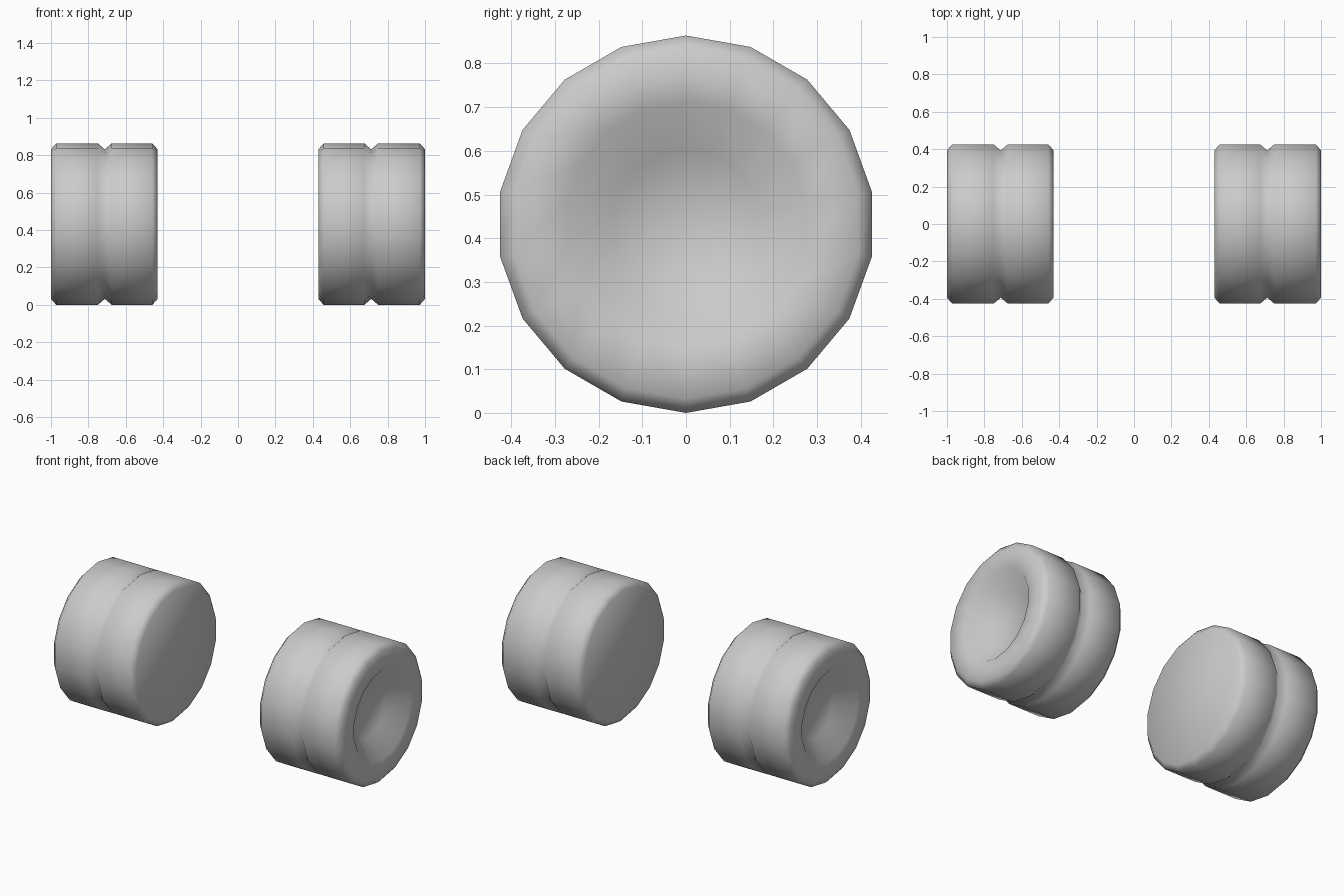
import bpy
import bmesh
from math import cos, sin, pi

cube = bpy.data.objects.get("Cube")
if cube:
    bpy.data.objects.remove(cube, do_unlink=True)

SIDES = 18
R = 0.432

# Rubber-grey material
grey = bpy.data.materials.new("plain_grey")
grey.use_nodes = True
colour = (0.6, 0.6, 0.6, 1)
grey.diffuse_color = colour
grey.node_tree.nodes["Principled BSDF"].inputs["Base Color"].default_value = colour

# Half-section as (x, radius): flat inner cap, grooved tread, dished outer face
PROFILE = [
    (0.43, 0.40), (0.458, R), (0.675, R), (0.712, 0.40), (0.75, R),
    (0.972, R), (1.0, 0.40), (1.0, 0.28), (0.90, 0.17),
]


def make_wheel(name, side):
    """Lathe the profile around the x axis on one side of the model."""
    bm = bmesh.new()
    rings = []
    for x, r in PROFILE:
        angles = [2 * pi * i / SIDES for i in range(SIDES)]
        rings.append([bm.verts.new((side * x, r * sin(a), R + r * cos(a))) for a in angles])
    for a, b in zip(rings, rings[1:]):
        for i in range(SIDES):
            j = (i + 1) % SIDES
            bm.faces.new((a[i], a[j], b[j], b[i]))
    bm.faces.new(rings[0])
    bm.faces.new(rings[-1])
    bmesh.ops.recalc_face_normals(bm, faces=bm.faces)
    for face in bm.faces:
        face.smooth = True
    mesh = bpy.data.meshes.new(name)
    bm.to_mesh(mesh)
    bm.free()
    mesh.materials.append(grey)
    wheel = bpy.data.objects.new(name, mesh)
    bpy.context.collection.objects.link(wheel)


make_wheel("left_wheel", 1)
make_wheel("right_wheel", -1)
